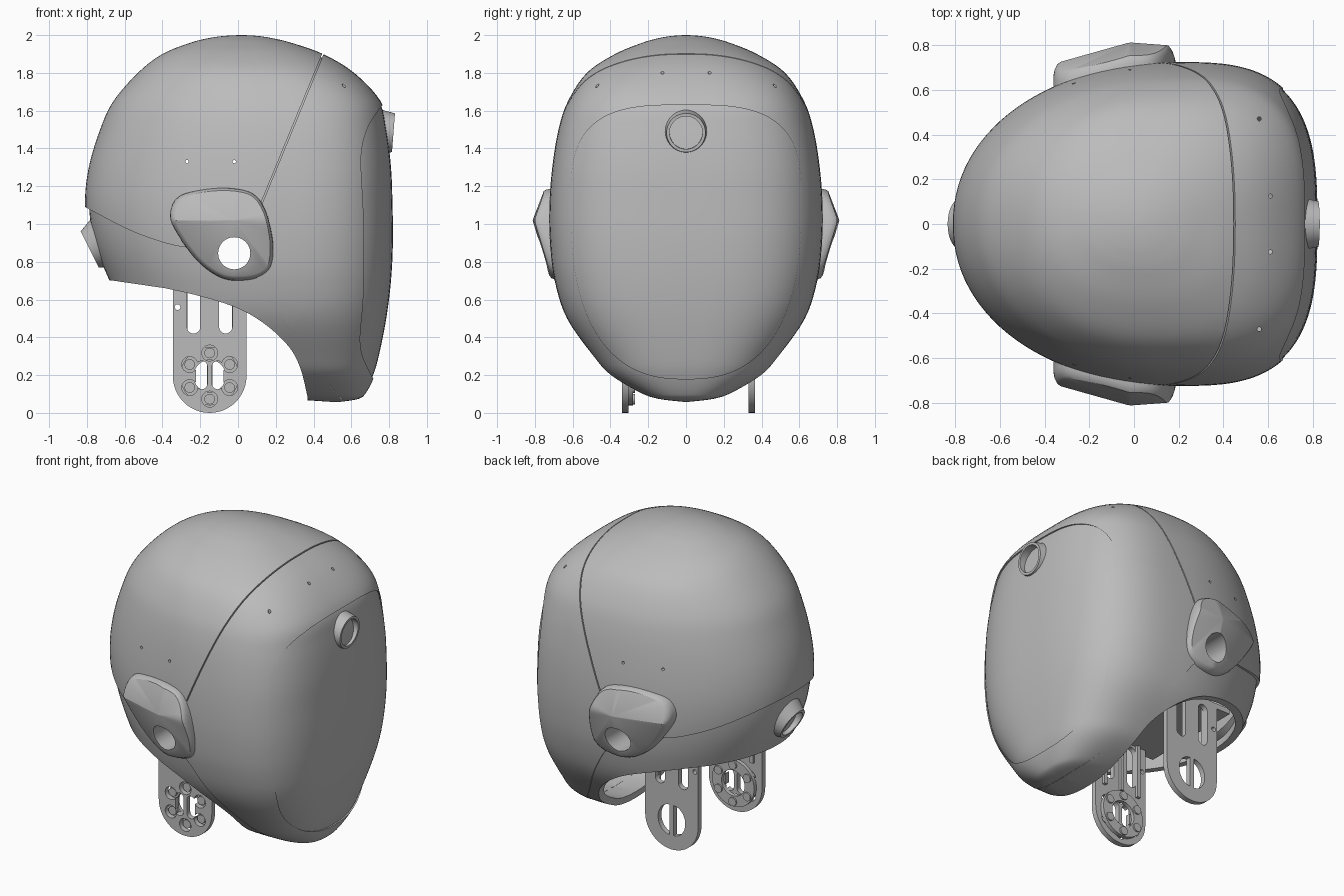
import bpy, bmesh, math
from mathutils import Vector, Matrix

if "Cube" in bpy.data.objects:
    bpy.data.objects.remove(bpy.data.objects["Cube"])

grey = bpy.data.materials.new("satin grey")
grey.use_nodes = True
grey.diffuse_color = (0.5, 0.5, 0.5, 1)
grey.node_tree.nodes["Principled BSDF"].inputs["Base Color"].default_value = (0.5, 0.5, 0.5, 1)


def finish(name, bm):
    bmesh.ops.recalc_face_normals(bm, faces=bm.faces)
    mesh = bpy.data.meshes.new(name)
    bm.to_mesh(mesh)
    bm.free()
    mesh.materials.append(grey)
    obj = bpy.data.objects.new(name, mesh)
    bpy.context.collection.objects.link(obj)
    return obj


def bake(obj):
    bpy.context.view_layer.update()
    deps = bpy.context.evaluated_depsgraph_get()
    mesh = bpy.data.meshes.new_from_object(obj.evaluated_get(deps))
    obj.modifiers.clear()
    obj.data = mesh


def boolean(obj, cutter, operation="DIFFERENCE", keep=False):
    mod = obj.modifiers.new("cut", "BOOLEAN")
    mod.operation, mod.object, mod.solver = operation, cutter, "EXACT"
    bake(obj)
    if not keep:
        bpy.data.objects.remove(cutter)


def split_off(obj, name, area):
    """Move the part of obj inside area to a new object, and drop the area."""
    piece = bpy.data.objects.new(name, obj.data.copy())
    bpy.context.collection.objects.link(piece)
    boolean(piece, area, "INTERSECT", keep=True)
    boolean(obj, area)
    return piece


def catmull(rows, steps, closed=False):
    """Smooth curve through rows of numbers."""
    n, out = len(rows), []
    for i in range(n if closed else n - 1):
        a, b, c, d = [rows[(i + k) % n] if closed else rows[min(max(i + k, 0), n - 1)]
                      for k in (-1, 0, 1, 2)]
        for s in range(steps):
            t = s / steps
            out.append([q + 0.5 * t * (r - p + t * (2*p - 5*q + 4*r - v + t * (3*(q - r) + v - p)))
                        for p, q, r, v in zip(a, b, c, d)])
    return out if closed else out + [list(rows[-1])]


def loft(name, rings):
    bm = bmesh.new()
    loops = [[bm.verts.new(p) for p in ring] for ring in rings]
    for lo, hi in zip(loops, loops[1:]):
        for i in range(len(lo)):
            j = (i + 1) % len(lo)
            bm.faces.new((lo[i], lo[j], hi[j], hi[i]))
    bm.faces.new(loops[0])
    bm.faces.new(loops[-1])
    return finish(name, bm)


def prism(name, pts, axis, lo, hi):
    """Extrude a side outline (x, z) along y, or a face outline (y, z) along x."""
    place = (lambda p, d: (p[0], d, p[1])) if axis == "y" else (lambda p, d: (d, p[0], p[1]))
    return loft(name, [[place(p, d) for p in pts] for d in (lo, hi)])


def rod(name, a, b, r1, r2=None, sides=48):
    a, b = Vector(a), Vector(b)
    turn = (b - a).to_track_quat("Z", "Y").to_matrix().to_4x4()
    bm = bmesh.new()
    bmesh.ops.create_cone(bm, cap_ends=True, segments=sides, radius1=r1, radius2=r2 or r1,
                          depth=(b - a).length, matrix=Matrix.Translation((a + b) / 2) @ turn)
    return finish(name, bm)


def power(v, e):
    return math.copysign(abs(v) ** e, v)


def circle(count):
    return [(math.cos(2 * math.pi * i / count), math.sin(2 * math.pi * i / count)) for i in range(count)]


# Head shell: height, back x, front x, half width, x of widest point
levels = [(2, .01, .03, .01, .02), (1.996, -.07, .1, .07, .02), (1.985, -.15, .175, .14, .02),
          (1.96, -.25, .28, .23, .03), (1.9, -.40, .45, .375, .05), (1.8, -.53, .615, .525, .09),
          (1.65, -.66, .755, .625, .15), (1.5, -.73, .795, .675, .18), (1.3, -.79, .82, .708, .2),
          (1.1, -.81, .828, .723, .2), (.9, -.78, .83, .72, .2), (.7, -.7, .82, .695, .2),
          (.5, -.6, .795, .63, .22), (.3, -.4, .755, .49, .3), (.2, -.2, .725, .4, .36),
          (.11, .08, .68, .25, .44), (.075, .28, .64, .15, .5), (.058, .5, .54, .01, .52)]
rings = []
for z, back, front, wide, mid in catmull(levels, 5):
    n = 2.2 + 0.8 * min(1, max(0, (2 - z) / .25)) * min(1, .4 + z)
    ring = []
    for c, s in circle(112):
        e = 2 / n if c > 0 else 2 / 2.1
        reach = front - mid if c > 0 else mid - back
        ring.append((mid + reach * power(c, e), wide * power(s, e), z))
    rings.append(ring)
shell = loft("head_shell", rings)
solid = shell.modifiers.new("wall", "SOLIDIFY")
solid.thickness, solid.offset = .045, -1
bake(shell)

# Neck opening
opening = [(-1, .71), (-.68, .70)] + catmull(
    [(-.4, .66), (-.2, .615), (0, .55), (.15, .46), (.27, .345), (.33, .23), (.365, .09)], 5)
boolean(shell, prism("opening", opening + [(.37, -.2), (-1, -.2)], "y", -1, 1))

# Visor, set slightly back inside the front rim, tapering towards the chin
face = []
for c, s in circle(128):
    height, n = (.53, 3.2) if s > 0 else (.92, 2.5)
    face.append((.61 * power(c, 2 / n), 1.1 + height * power(s, 2 / n)))
visor = split_off(shell, "visor", prism("visor_area", face, "x", .4, 1.2))
visor.location.x = -.01

# Lower band, a little smaller at the back than the shell above it
seam = catmull([(-1, 1.19), (-.81, 1.09), (-.6, .98), (-.45, .92), (-.3, .88), (-.05, .85),
                (.1, .72), (.2, .57), (.35, .33), (.5, .13), (.57, .05)], 4)
band = split_off(shell, "lower_band",
                 prism("band_area", seam + [(.57, -.2), (-1, -.2)], "y", -1, 1))
band.scale = (.983, .99, 1)
band.location.x = .008

# Shallow seam groove between cranium and front mask
groove = prism("groove", [(.466, 1.95), (.474, 1.95), (.104, 1.05), (.096, 1.05)], "y", -1, 1)
boolean(groove, loft("core", [[(x * .98, y * .98, 1 + (z - 1) * .98) for x, y, z in r] for r in rings]))
boolean(shell, groove)

# Small screw holes
for x in (-.27, -.02):
    boolean(shell, rod("pin", (x, -1, 1.33), (x, 1, 1.33), .009, sides=12))
for x, y in ((.56, .47), (.61, .125)):
    for side in (-1, 1):
        boolean(shell, rod("pin", (x, side * y, 1.5), (x, side * y, 2), .009, sides=12))

# Ear pods: facets meeting at a ridge, with a through hole
outline = catmull([(-.36, 1.04), (-.32, 1.14), (-.2, 1.18), (-.05, 1.19), (.08, 1.16), (.15, 1.06),
                   (.185, .9), (.175, .77), (.11, .715), (0, .7), (-.1, .72), (-.21, .8), (-.31, .93)], 5, True)
peak_x, peak_z = -.02, 1.02


def pod_ring(scale, drop, side):
    ring = []
    for x, z in outline:
        x, z = (x - peak_x) * scale, (z - peak_z) * scale
        y = .812 - max(-.3 * z, .38 * z) - max(-.28 * x, .05 * x) - drop
        ring.append((peak_x + x, side * y, peak_z + z))
    return ring


bore = rod("bore", (-.02, -1, .845), (-.02, 1, .845), .085)
for side, label in ((1, "left"), (-1, "right")):
    profile = [(1, .2), (1, .045), (.99, .025), (.96, .008), (.92, 0), (.02, 0)]
    boolean(loft(label + "_ear_pod", [pod_ring(s, d, side) for s, d in profile]), bore, keep=True)
boolean(shell, bore, keep=True)
boolean(band, bore)

# Camera boss on the visor and sensor boss at the back
camera = rod("camera_boss", (.68, 0, 1.494), (.823, 0, 1.483), .13, .103)
boolean(camera, rod("bore", (.75, 0, 1.489), (1, 0, 1.469), .087))
centre, out = Vector((-.785, 0, .865)), Vector((-.89, 0, -.45)).normalized()
sensor = rod("rear_boss", centre - out * .12, centre, .16, .107)
boolean(sensor, rod("bore", centre - out * .06, centre + out * .1, .088))


def slot(x, low, high, r):
    """Upright rounded slot outline."""
    arc = [math.pi * i / 10 for i in range(11)]
    return ([(x + r * math.cos(a), high - r + r * math.sin(a)) for a in arc]
            + [(x - r * math.cos(a), low + r - r * math.sin(a)) for a in arc])


# Neck brackets
cx, cz = -.15, .195
half = [math.pi * i / 24 for i in range(25)]
blade = [(cx - .195 * math.cos(a), cz - .195 * math.sin(a)) for a in half] + [(.045, .74), (-.345, .74)]
for label, lo, hi in (("right", -.34, -.305), ("left", .33, .365)):
    plate = prism(label + "_neck_bracket", blade, "y", lo, hi)
    windows = [slot(x, .42, .7, .035) for x in (-.235, -.065)]
    if lo < 0:
        windows += [slot(x, .125, .275, .03) for x in (-.192, -.108)]
    else:
        windows += [[(cx + s * (.015 + .085 * math.sin(a)), cz + .1 * math.cos(a)) for a in half]
                    for s in (-1, 1)]
    for window in windows:
        boolean(plate, prism("window", window, "y", lo - .1, hi + .1))
    boolean(plate, rod("pin", (-.32, lo - .1, .56), (-.32, hi + .1, .56), .015, sides=16))
    for x in (-.28, -.15, -.02):
        prism(label + "_bracket_rib", [(x - .012, .36), (x + .012, .36), (x + .012, .72), (x - .012, .72)],
              "y", *((hi, hi + .02) if lo < 0 else (lo - .02, lo)))
    if lo < 0:
        # Turning disc on the inner face, with recessed bolts through the plate
        disc = rod("pivot_disc", (cx, hi, cz), (cx, hi + .025, cz), .155)
        boolean(disc, rod("bore", (cx, hi - .1, cz), (cx, hi + .1, cz), .085))
        for k in range(6):
            a = math.pi * (k / 3 + .5)
            x, z = cx + .122 * math.cos(a), cz + .122 * math.sin(a)
            boolean(plate, rod("pin", (x, lo - .1, z), (x, hi + .1, z), .042, sides=24))
            rod("pivot_bolt", (x, lo + .015, z), (x, hi + .035, z), .028, sides=16)

# Inner platform joining the brackets to the shell
prism("inner_platform", [(-.45, .715), (.04, .715), (.04, .75), (-.45, .75)], "y", -.36, .36)

for obj in list(bpy.context.scene.objects):
    if obj.type == "MESH" and obj.data.materials[:1] == [grey]:
        bpy.ops.object.select_all(action="DESELECT")
        obj.select_set(True)
        bpy.context.view_layer.objects.active = obj
        bpy.ops.object.shade_smooth_by_angle(angle=math.radians(28))
